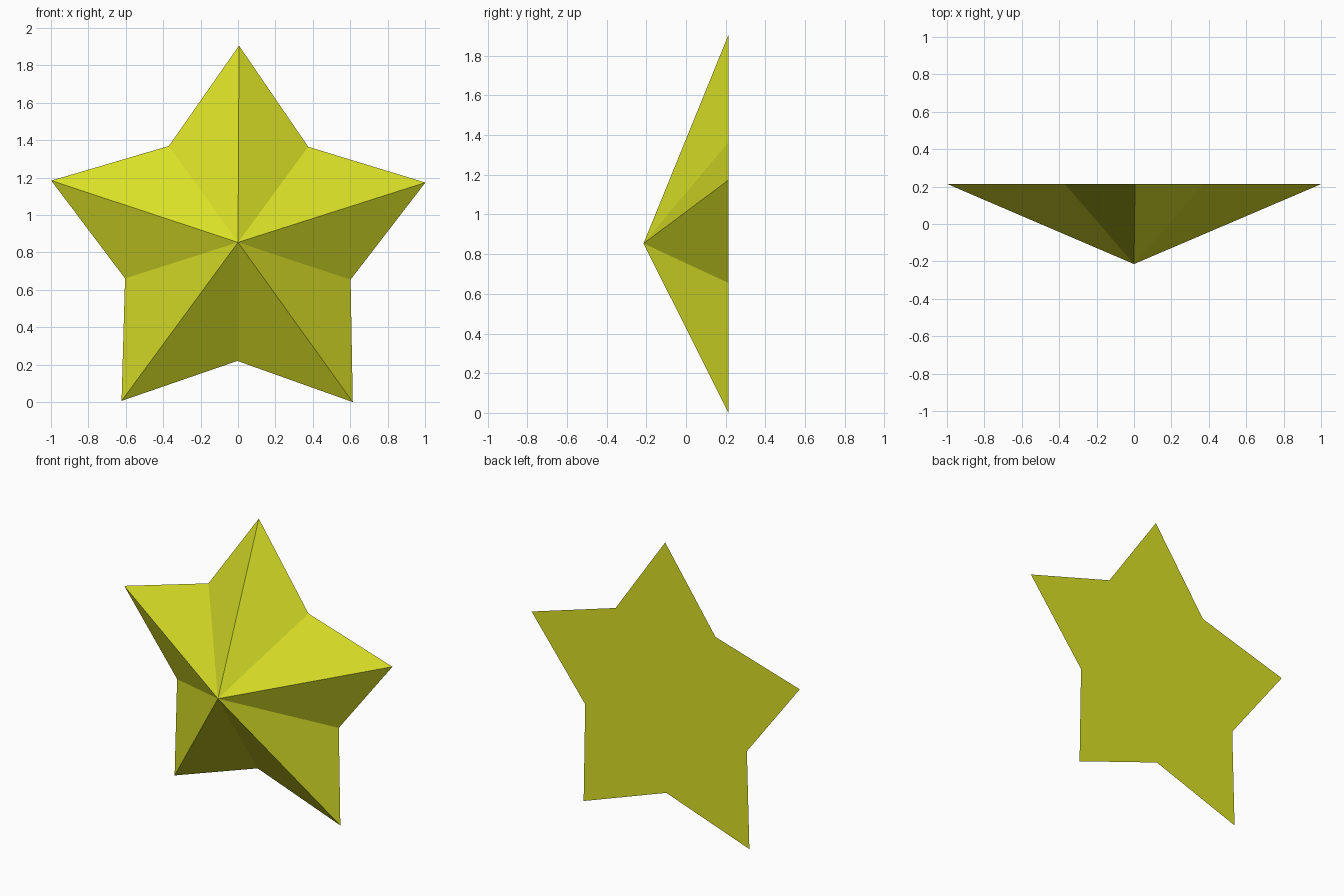
import bpy, bmesh, math

if "Cube" in bpy.data.objects:
    bpy.data.objects.remove(bpy.data.objects["Cube"])

OUTER, INNER = 1.0515, 0.634   # tip and notch radii
CENTRE_Z = 0.854
HALF_DEPTH = 0.214
TILT = math.radians(-0.3)      # star leans very slightly clockwise

# Material
yellow = bpy.data.materials.new("lime_yellow")
yellow.diffuse_color = (0.70, 0.75, 0.02, 1)
yellow.use_nodes = True
yellow.node_tree.nodes["Principled BSDF"].inputs["Base Color"].default_value = yellow.diffuse_color

# Star: flat ten-sided back outline rising to a single front peak
bm = bmesh.new()
rim = []
for i in range(10):
    r = INNER if i % 2 else OUTER
    a = math.pi / 2 + TILT + i * math.pi / 5
    rim.append(bm.verts.new((r * math.cos(a), HALF_DEPTH, CENTRE_Z + r * math.sin(a))))
peak = bm.verts.new((0, -HALF_DEPTH, CENTRE_Z))
bm.faces.new(rim)
for i in range(10):
    bm.faces.new((rim[i], rim[(i + 1) % 10], peak))
bmesh.ops.recalc_face_normals(bm, faces=bm.faces)

# Rest the lowest tip on the floor
low = min(v.co.z for v in bm.verts)
bmesh.ops.translate(bm, verts=bm.verts, vec=(0, 0, -low))

mesh = bpy.data.meshes.new("star")
bm.to_mesh(mesh)
bm.free()
mesh.materials.append(yellow)
bpy.context.collection.objects.link(bpy.data.objects.new("star", mesh))
